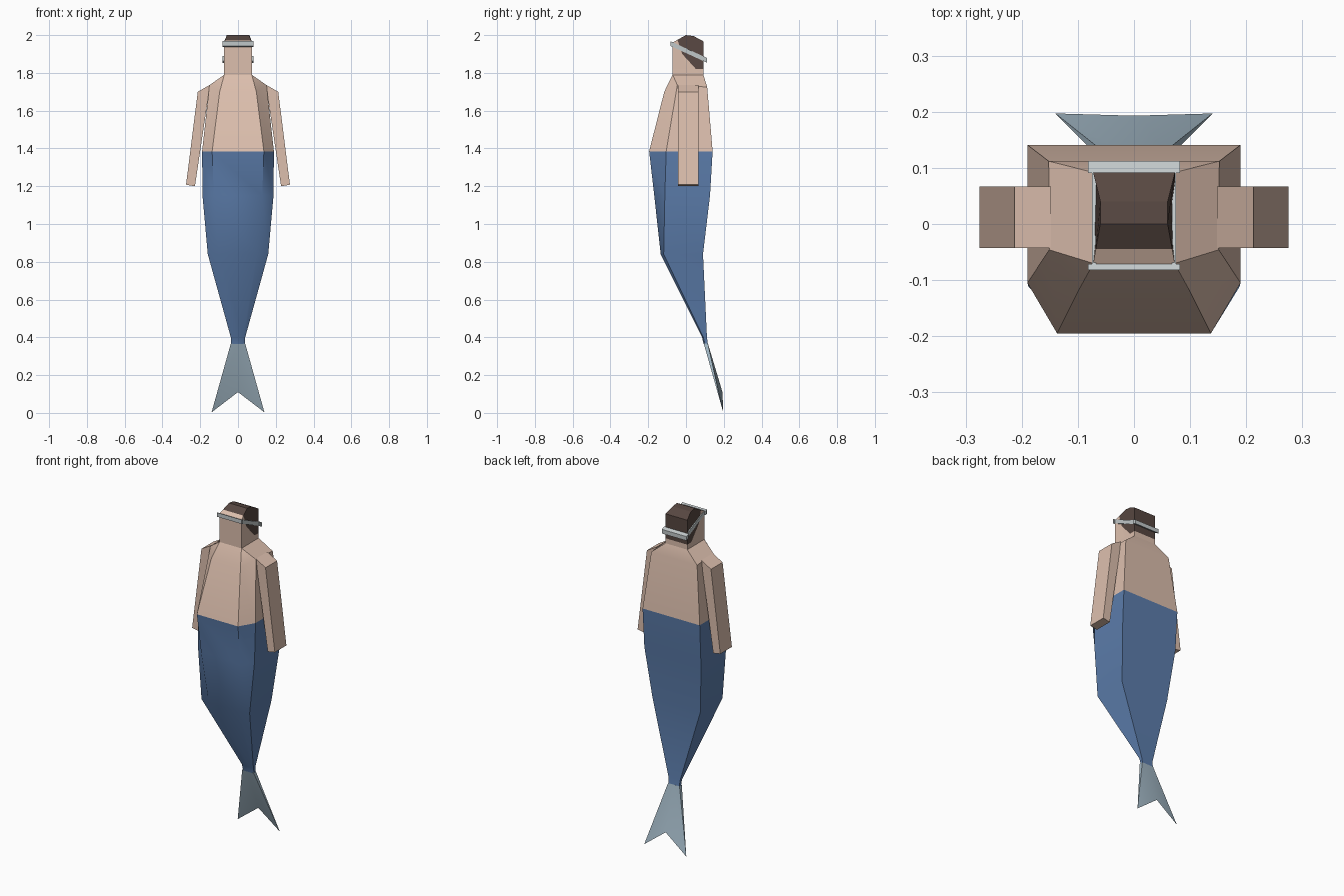
import bpy, bmesh, math
from mathutils import Vector

if "Cube" in bpy.data.objects:
    bpy.data.objects.remove(bpy.data.objects["Cube"])


def material(name, r, g, b):
    m = bpy.data.materials.new(name)
    m.diffuse_color = (r, g, b, 1)
    m.use_nodes = True
    m.node_tree.nodes["Principled BSDF"].inputs["Base Color"].default_value = m.diffuse_color
    return m


SKIN = material("skin", 0.72, 0.52, 0.42)
BLUE = material("tail blue", 0.107, 0.205, 0.41)
FIN = material("fin grey blue", 0.35, 0.46, 0.54)
HAIR = material("dark hair", 0.095, 0.063, 0.053)
BAND = material("silver band", 0.53, 0.57, 0.58)


def finish(name, bm, mats, angle=32):
    bmesh.ops.remove_doubles(bm, verts=bm.verts, dist=1e-4)
    bmesh.ops.recalc_face_normals(bm, faces=bm.faces)
    me = bpy.data.meshes.new(name)
    bm.to_mesh(me)
    bm.free()
    ob = bpy.data.objects.new(name, me)
    bpy.context.collection.objects.link(ob)
    for m in mats:
        me.materials.append(m)
    if angle:
        bpy.ops.object.select_all(action='DESELECT')
        ob.select_set(True)
        bpy.context.view_layer.objects.active = ob
        bpy.ops.object.shade_smooth_by_angle(angle=math.radians(angle))
    return ob


def loft(rings):
    """Skin a list of equal-length rings and cap both ends."""
    bm = bmesh.new()
    vs = [[bm.verts.new(p) for p in r] for r in rings]
    n = len(vs[0])
    for a, b in zip(vs, vs[1:]):
        for i in range(n):
            j = (i + 1) % n
            bm.faces.new((a[i], a[j], b[j], b[i]))
    bm.faces.new(vs[0])
    bm.faces.new(vs[-1])
    return bm


def mirrored(half):
    return half + [(-x, y, z) for x, y, z in reversed(half)]


def extrude_x(profile, half_widths):
    return loft([[(s * w, y, z) for (y, z), w in zip(profile, half_widths)]
                 for s in (-1, 1)])


# Half rings: back corner, side corner, front corner
waist = [(.19, .141, 1.385), (.19, -.105, 1.385), (.137, -.195, 1.385)]
shoulder = [(.152, .112, 1.725), (.151, -.046, 1.735), (.097, -.115, 1.70)]
neck = [(.073, .092, 1.79), (.073, -.070, 1.79), (.073, -.0715, 1.79)]
hip = [(.188, .127, 1.15), (.188, -.112, 1.15), (.128, -.168, 1.15)]
knee = [(.16, .09, .84), (.16, -.118, .84), (.10, -.134, .84)]
ankle = [(.038, .111, .40), (.038, .092, .40), (.027, .085, .40)]
tail_end = [(.037, .116, .365), (.037, .100, .365), (.026, .093, .365)]

finish("torso", loft([mirrored(r) for r in (waist, shoulder, neck)]), [SKIN])
finish("fish_tail", loft([mirrored(r) for r in
                          (tail_end, ankle, knee, hip, waist)]), [BLUE])

# Forked tail fin: thick at the top, tapering to a sharp notched edge
bm = bmesh.new()
tips = {s: bm.verts.new((s * .14, .197, .003)) for s in (-1, 1)}
notch = bm.verts.new((0, .193, .11))
tops = []
for y in (.094, .116):
    mid = bm.verts.new((0, y, .367))
    ends = {s: bm.verts.new((s * .038, y, .367)) for s in (-1, 1)}
    tops.append((mid, ends))
    for s in (-1, 1):
        bm.faces.new((mid, ends[s], tips[s]))
        bm.faces.new((mid, tips[s], notch))
(m0, e0), (m1, e1) = tops
for s in (-1, 1):
    bm.faces.new((e0[s], e1[s], tips[s]))
    bm.faces.new((m0, e0[s], e1[s], m1))
finish("tail_fin", bm, [FIN], 45)

# Arms
arm = [(.148, 1.737), (.213, 1.70), (.275, 1.208), (.228, 1.20)]
for s, side in ((1, "left"), (-1, "right")):
    finish(side + "_arm", loft([[(s * x, y, z) for x, z in arm]
                                for y in (-.043, .067)]), [SKIN])

# Head: ridged block, hair region cut in by planes along the side profile
head = [(-.072, 1.79), (-.072, 1.96), (.0, 2.0), (.04, 1.995), (.092, 1.967), (.092, 1.79)]
bm = extrude_x(head, [.073, .073, .06, .06, .073, .073])
hairline = [(-.048, 1.985), (-.02, 1.90), (.053, 1.82), (.10, 1.82)]
cuts = []
for (y0, z0), (y1, z1) in zip(hairline, hairline[1:]):
    co, no = Vector((0, y0, z0)), Vector((0, z0 - z1, y1 - y0)).normalized()
    cuts.append((co, no))
    bmesh.ops.bisect_plane(bm, geom=bm.verts[:] + bm.edges[:] + bm.faces[:],
                           plane_co=co, plane_no=no)
for f in bm.faces:
    c = f.calc_center_median()
    f.material_index = int(all((c - co).dot(no) > 0 for co, no in cuts))
finish("head", bm, [SKIN, HAIR], 0)

# Headband: tilted bars front and back, thin strips along the sides
def bar(name, x0, x1, y0, y1):
    def z(y):
        return 1.952 - (y + .075) * .46
    h = .0125
    bm = loft([[(x, y0, z(y0) - h), (x, y1, z(y1) - h),
                (x, y1, z(y1) + h), (x, y0, z(y0) + h)] for x in (x0, x1)])
    finish(name, bm, [BAND], 0)


bar("headband_front", -.082, .082, -.082, -.071)
bar("headband_back", -.082, .082, .091, .112)
bar("headband_left", .068, .0745, -.075, .1)
bar("headband_right", -.0745, -.068, -.075, .1)
